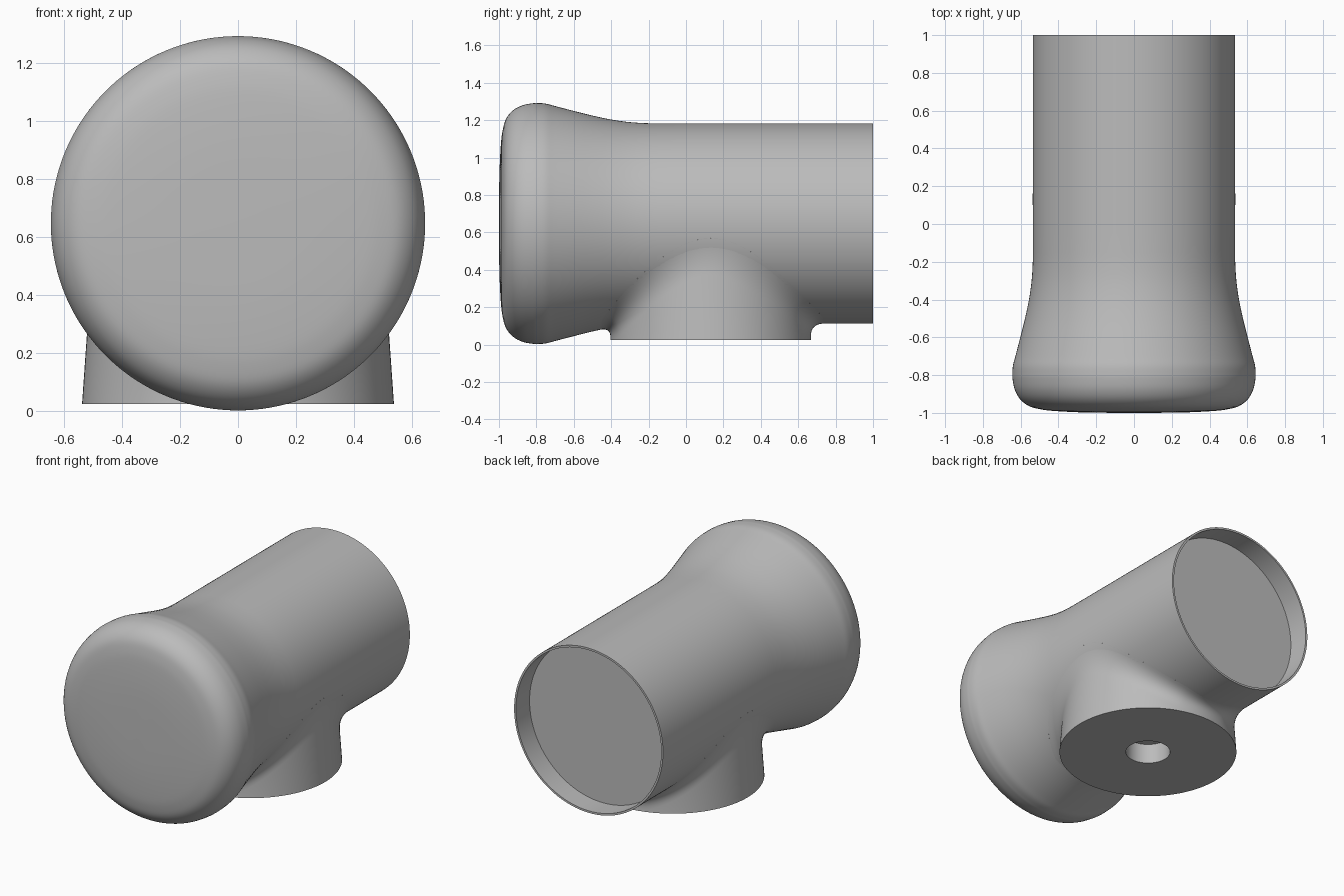
import bpy, bmesh, math
from mathutils import Vector

if "Cube" in bpy.data.objects:
    bpy.data.objects.remove(bpy.data.objects["Cube"])

AXIS_Z, TUBE_R = 0.647, 0.535
FOOT_Y, FOOT_Z, FOOT_R, HOLE_R = 0.132, 0.025, 0.537, 0.134
SEG = 144

grey = bpy.data.materials.new("plain grey")
grey.use_nodes = True
colour = (0.5, 0.5, 0.5, 1)
grey.diffuse_color = colour
grey.node_tree.nodes["Principled BSDF"].inputs["Base Color"].default_value = colour


def loft(name, rings, drop=None):
    """Skin closed rings of points; a ring of one point closes the end."""
    bm = bmesh.new()
    loops = [[bm.verts.new(p) for p in ring] for ring in rings]
    for a, b in zip(loops, loops[1:]):
        n = max(len(a), len(b))
        for i in range(n):
            j = (i + 1) % n
            if len(a) == 1:
                bm.faces.new((a[0], b[j], b[i]))
            elif len(b) == 1:
                bm.faces.new((a[i], a[j], b[0]))
            else:
                bm.faces.new((a[i], a[j], b[j], b[i]))
    if drop:
        gone = [f for f in bm.faces if drop(f.calc_center_median())]
        bmesh.ops.delete(bm, geom=gone, context="FACES")
    bmesh.ops.recalc_face_normals(bm, faces=bm.faces)
    mesh = bpy.data.meshes.new(name)
    bm.to_mesh(mesh)
    bm.free()
    mesh.materials.append(grey)
    obj = bpy.data.objects.new(name, mesh)
    bpy.context.collection.objects.link(obj)
    bpy.ops.object.select_all(action="DESELECT")
    obj.select_set(True)
    bpy.context.view_layer.objects.active = obj
    bpy.ops.object.shade_smooth_by_angle(angle=math.radians(35))
    return obj


def spline(points, steps=4):
    """Smooth curve through the points."""
    pts = [Vector(p) for p in points]
    pts = [2 * pts[0] - pts[1]] + pts + [2 * pts[-1] - pts[-2]]
    out = []
    for p, a, b, q in zip(pts, pts[1:], pts[2:], pts[3:]):
        for k in range(steps):
            t = k / steps
            out.append(0.5 * (2 * a + (b - p) * t + (2 * p - 5 * a + 4 * b - q) * t * t
                              + (3 * a - p - 3 * b + q) * t ** 3))
    return out + [pts[-2]]


# Bulging head and flare as (radius, y), then the straight tube
head = spline([(0, -1), (0.25, -0.998), (0.42, -0.99), (0.5, -0.98), (0.56, -0.962),
               (0.605, -0.925), (0.632, -0.875), (0.643, -0.82), (0.644, -0.79),
               (0.641, -0.75), (0.628, -0.7), (0.602, -0.6), (0.577, -0.5),
               (0.556, -0.4), (0.542, -0.3), (0.536, -0.2), (TUBE_R, -0.1)])
outer = head + [Vector((TUBE_R, -0.05 + 0.05 * i)) for i in range(22)]
recess = [Vector((0.522, 1)), Vector((0.522, 0.86)), Vector((0, 0.86))]


def body_radius(y):
    for a, b in zip(outer, outer[1:]):
        if a.y <= y <= b.y:
            return a.x + (b.x - a.x) * (y - a.y) / (b.y - a.y)
    return TUBE_R


def body_ring(p):
    if p.x < 0.001:
        return [(0, p.y, AXIS_Z)]
    angles = [math.tau * i / SEG for i in range(SEG)]
    return [(p.x * math.cos(a), p.y, AXIS_Z + p.x * math.sin(a)) for a in angles]


def over_hole(c):
    return c.z < 0.3 and math.hypot(c.x, c.y - FOOT_Y) < 0.2


loft("body", [body_ring(p) for p in outer + recess], over_hole)


# Foot: tapered round pad that blends into the tube
def foot_point(a, z):
    r = FOOT_R - 0.07 * (z - FOOT_Z)
    return Vector((r * math.cos(a), FOOT_Y + r * math.sin(a), z))


def joint(a):
    """Where the foot wall meets the tube."""
    z = 0.1
    for _ in range(40):
        p = foot_point(a, z)
        r = body_radius(p.y)
        z = 0.5 * z + 0.5 * (AXIS_Z - math.sqrt(max(r * r - p.x * p.x, 0)))
    return foot_point(a, z)


def on_body(p, sink=0.0):
    d = Vector((p.x, 0, p.z - AXIS_Z)).normalized()
    r = body_radius(p.y) - sink
    return Vector((d.x * r, p.y, AXIS_Z + d.z * r))


STEPS = 10
columns = []
for i in range(SEG):
    a = math.tau * i / SEG
    p = joint(a)
    along = (joint(a + 0.01) - joint(a - 0.01)).normalized()
    normal = Vector((p.x, 0, p.z - AXIS_Z)).normalized()
    away = along.cross(normal).normalized()
    if away.dot(Vector((math.cos(a), math.sin(a), 0.5))) < 0:
        away = -away
    size = min(0.1, 0.88 * (p.z - FOOT_Z))
    start = foot_point(a, p.z - size)
    end = on_body(p + away * size)
    column = [foot_point(a, FOOT_Z), start]
    for k in range(1, STEPS + 1):
        t = k / STEPS
        column.append(start * (1 - t) ** 2 + p * 2 * t * (1 - t) + end * t * t)
    column.append(on_body(p + away * (size + 0.01), 0.01))
    columns.append(column)


def circle(r, z):
    angles = [math.tau * i / SEG for i in range(SEG)]
    return [(r * math.cos(a), FOOT_Y + r * math.sin(a), z) for a in angles]


# Blind hole, underside, wall and blend in one skin
hole_top = 0.155
foot_rings = [[(0, FOOT_Y, hole_top)], circle(HOLE_R, hole_top), circle(HOLE_R, FOOT_Z)]
foot_rings += [list(ring) for ring in zip(*columns)]
loft("foot", foot_rings)
